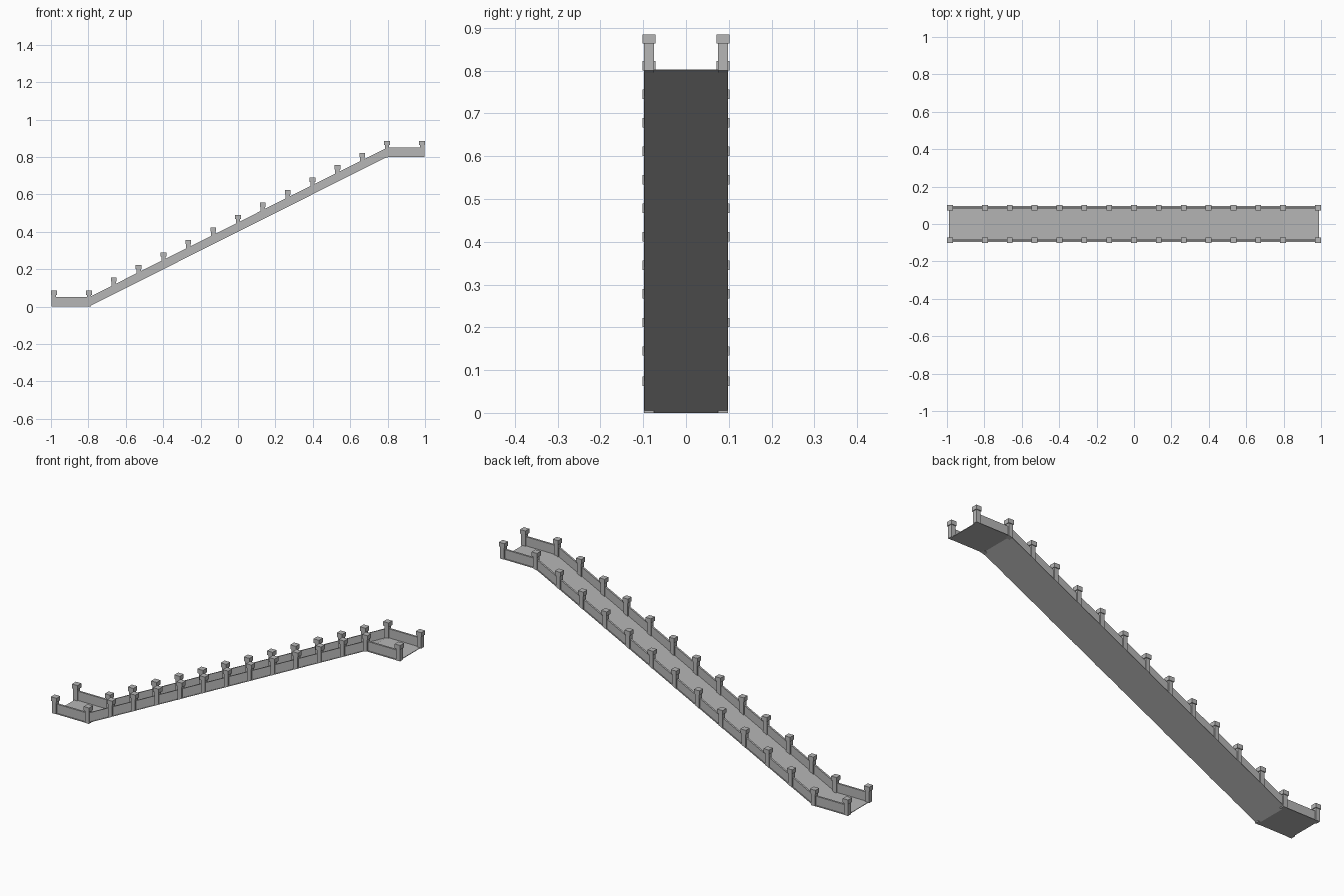
import bpy
import bmesh

if "Cube" in bpy.data.objects:
    bpy.data.objects.remove(bpy.data.objects["Cube"])

# Main dimensions
END, KINK, RISE = 0.99, 0.797, 0.8
DECK_HALF, DECK_THICK = 0.0965, 0.003
RAIL_Y, WALL_THICK, WALL_TOP = 0.0865, 0.01, 0.05
POST_HALF, CAP_HALF, CAP_HEIGHT = 0.0115, 0.0155, 0.022
BAYS = 12

stone = bpy.data.materials.new("grey stone")
stone.use_nodes = True
grey = (0.47, 0.47, 0.47, 1)
stone.diffuse_color = grey
stone.node_tree.nodes["Principled BSDF"].inputs["Base Color"].default_value = grey


def ground(x):
    """Height of the underside of the ramp at x."""
    return RISE * min(1, max(0, (x + KINK) / (2 * KINK)))


def finish(bm, name):
    bmesh.ops.recalc_face_normals(bm, faces=bm.faces)
    mesh = bpy.data.meshes.new(name)
    bm.to_mesh(mesh)
    bm.free()
    mesh.materials.append(stone)
    obj = bpy.data.objects.new(name, mesh)
    bpy.context.collection.objects.link(obj)


def ramp_strip(name, y0, y1, bottom, top):
    """Band that follows the landing, slope, landing path."""
    path = [-END, -KINK, KINK, END]
    outline = [(x, ground(x) + bottom) for x in path]
    outline += [(x, ground(x) + top) for x in reversed(path)]
    bm = bmesh.new()
    face = bm.faces.new([bm.verts.new((x, y0, z)) for x, z in outline])
    extruded = bmesh.ops.extrude_face_region(bm, geom=[face])["geom"]
    for v in extruded:
        if isinstance(v, bmesh.types.BMVert):
            v.co.y = y1
    finish(bm, name)


def add_box(bm, x, y, half, z0, z1):
    verts = bmesh.ops.create_cube(bm, size=2)["verts"]
    for v in verts:
        v.co = (x + v.co.x * half, y + v.co.y * half, z1 if v.co.z > 0 else z0)
    return verts


# Deck
ramp_strip("deck", -DECK_HALF, DECK_HALF, 0, DECK_THICK)

# Posts stand at the landing ends and evenly along the slope
post_xs = [KINK * (2 * i / BAYS - 1) for i in range(BAYS + 1)]
post_xs = [CAP_HALF - 1] + post_xs + [1 - CAP_HALF]

for side, label in ((1, "back"), (-1, "front")):
    y = side * RAIL_Y
    # Low parapet wall
    ramp_strip(label + "_wall", y - WALL_THICK / 2, y + WALL_THICK / 2, 0, WALL_TOP)

    # Square posts, trimmed to the slope, and their flat caps
    posts, caps = bmesh.new(), bmesh.new()
    for x in post_xs:
        on_slope = -KINK < x < KINK - 0.01
        cap_base = ground(x) + (0.067 if on_slope else 0.063)
        for v in add_box(posts, x, y, POST_HALF, ground(x), cap_base):
            if v.co.z < cap_base - 0.01 and x > -KINK:
                v.co.z = ground(v.co.x)
        add_box(caps, x, y, CAP_HALF, cap_base, cap_base + CAP_HEIGHT)
    finish(posts, label + "_posts")
    finish(caps, label + "_post_caps")
